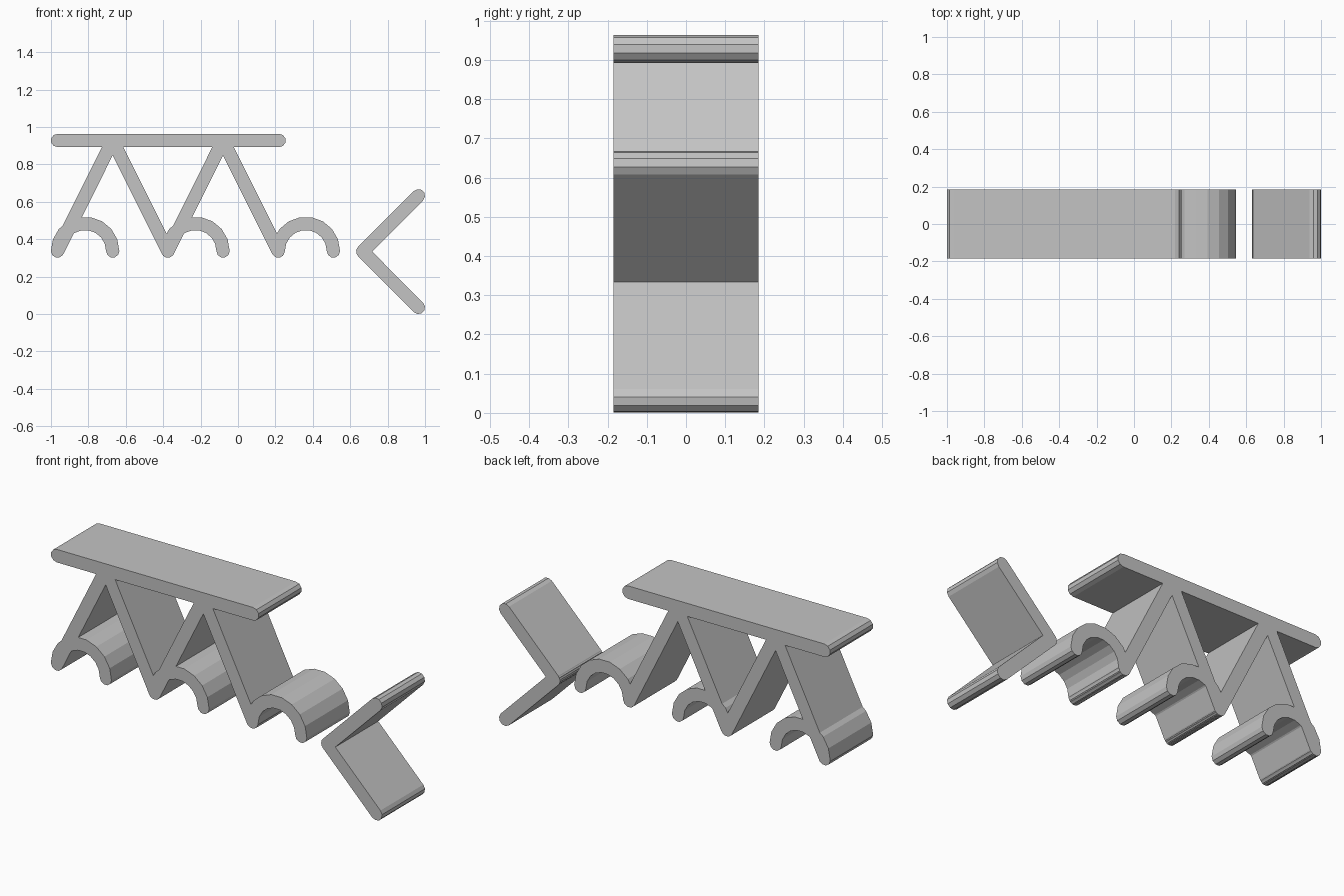
import bpy
import bmesh
from math import pi, sin, cos, atan2
from mathutils import Vector
from mathutils.geometry import delaunay_2d_cdt

HALF = 0.0355      # half thickness of every bar
DEPTH = 0.37       # length along y
CAP_STEPS = 5      # facets on a rounded end
ARC_STEPS = 9      # facets on a half ring
PITCH = 0.295      # spacing of the zigzag points
LEFT, FOOT_Z, RAIL_Z = -0.965, 0.337, 0.928

cube = bpy.data.objects.get("Cube")
if cube:
    bpy.data.objects.remove(cube, do_unlink=True)

grey = bpy.data.materials.new("light_grey")
grey.use_nodes = True
colour = (0.55, 0.55, 0.55, 1.0)
grey.diffuse_color = colour
grey.node_tree.nodes["Principled BSDF"].inputs["Base Color"].default_value = colour


def arc(centre, radius, start, end, steps):
    angles = [start + (end - start) * i / steps for i in range(steps + 1)]
    return [Vector((centre[0] + radius * cos(a), centre[1] + radius * sin(a)))
            for a in angles]


def bar(a, b):
    """Outline of a straight bar with rounded ends."""
    t = atan2(b[1] - a[1], b[0] - a[0])
    return (arc(b, HALF, t - pi / 2, t + pi / 2, CAP_STEPS)
            + arc(a, HALF, t + pi / 2, t + 3 * pi / 2, CAP_STEPS))


def half_ring(left, right):
    """Outline of an arched bar with rounded ends."""
    centre = ((left[0] + right[0]) / 2, left[1])
    radius = (right[0] - left[0]) / 2
    return (arc(centre, radius + HALF, 0, pi, ARC_STEPS)
            + arc(left, HALF, pi, 2 * pi, CAP_STEPS)[1:-1]
            + arc(centre, radius - HALF, pi, 0, ARC_STEPS)
            + arc(right, HALF, pi, 2 * pi, CAP_STEPS)[1:-1])


def extrude_union(name, outlines):
    """Merge overlapping outlines in the xz plane and extrude them along y."""
    points, loops = [], []
    for outline in outlines:
        loops.append(list(range(len(points), len(points) + len(outline))))
        points += outline
    verts, _, faces, _, _, sources = delaunay_2d_cdt(points, [], loops, 0, 1e-5)
    bm = bmesh.new()
    made = [bm.verts.new((p.x, -DEPTH / 2, p.y)) for p in verts]
    for face, source in zip(faces, sources):
        if source:
            bm.faces.new([made[i] for i in face])
    bmesh.ops.delete(bm, geom=[v for v in bm.verts if not v.link_faces],
                     context='VERTS')
    front = bm.faces[:]
    back = bmesh.ops.extrude_face_region(bm, geom=front, use_keep_orig=True)
    bmesh.ops.translate(bm, vec=(0, DEPTH, 0),
                        verts=[g for g in back["geom"]
                               if isinstance(g, bmesh.types.BMVert)])
    bmesh.ops.recalc_face_normals(bm, faces=bm.faces)
    mesh = bpy.data.meshes.new(name)
    bm.to_mesh(mesh)
    bm.free()
    mesh.materials.append(grey)
    obj = bpy.data.objects.new(name, mesh)
    bpy.context.collection.objects.link(obj)
    return obj


# Zigzag legs: alternating feet and peaks
zigzag = [(LEFT + i * PITCH, RAIL_Z if i % 2 else FOOT_Z) for i in range(5)]
legs = [bar(a, b) for a, b in zip(zigzag, zigzag[1:])]

# Arched hooks springing from each foot
hooks = [half_ring(foot, (foot[0] + PITCH, FOOT_Z)) for foot in zigzag[::2]]

# Flat rail on top
rail = bar((LEFT, RAIL_Z), (0.22, RAIL_Z))
extrude_union("rail_frame", [rail] + legs + hooks)

# Separate right-angled bracket
corner = (0.667, 0.334)
arms = [bar(corner, (0.9645, corner[1] + s * 0.2985)) for s in (1, -1)]
extrude_union("corner_bracket", arms)
